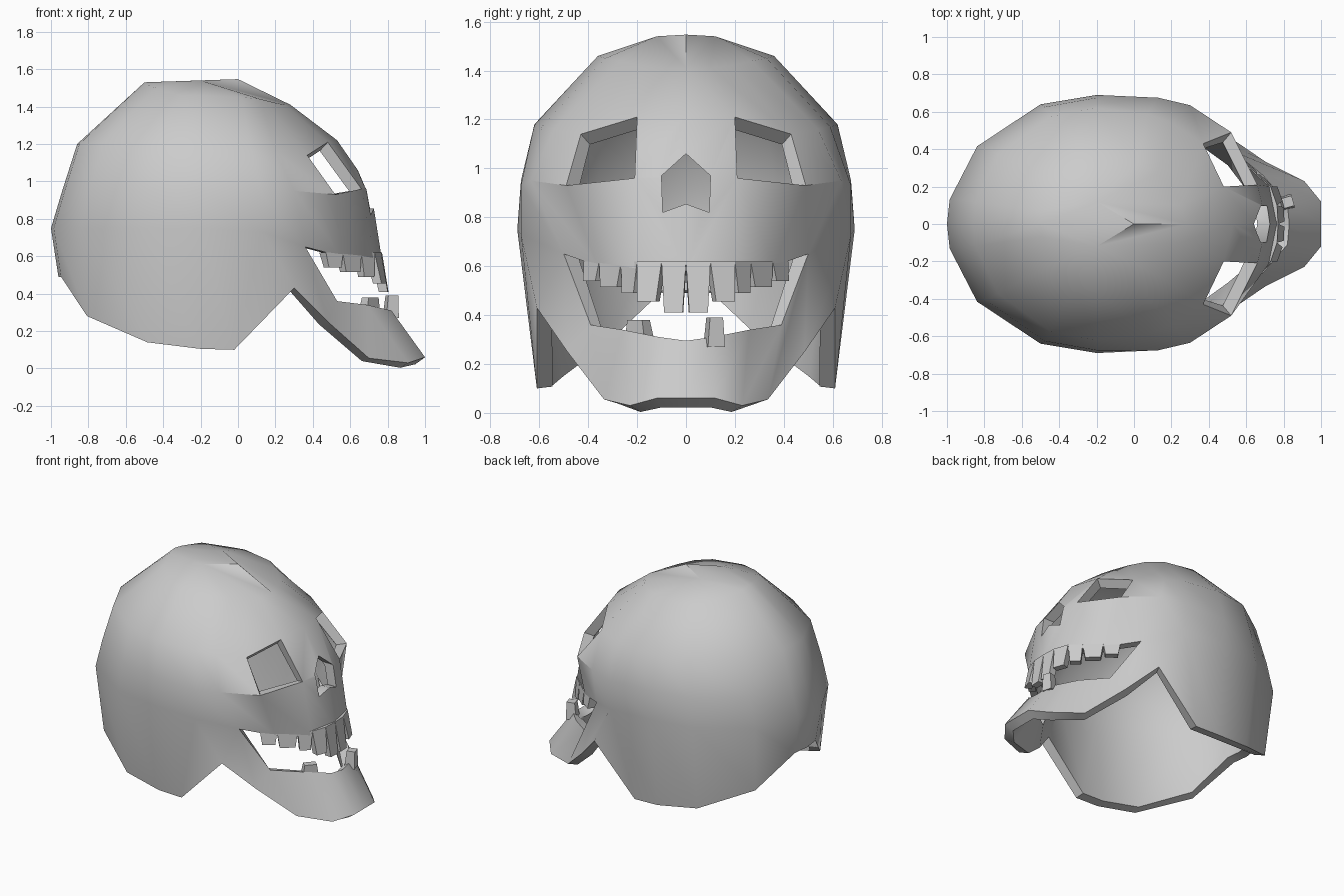
import bpy, bmesh, math
from mathutils import Vector

if "Cube" in bpy.data.objects:
    bpy.data.objects.remove(bpy.data.objects["Cube"])


def make_object(name, verts, faces):
    me = bpy.data.meshes.new(name)
    me.from_pydata(verts, [], faces)
    ob = bpy.data.objects.new(name, me)
    bpy.context.collection.objects.link(ob)
    return ob


def activate(ob):
    bpy.ops.object.select_all(action='DESELECT')
    ob.select_set(True)
    bpy.context.view_layer.objects.active = ob


def smooth(ob, deg):
    activate(ob)
    bpy.ops.object.shade_smooth_by_angle(angle=math.radians(deg))


def ring(rx, ry, zs):
    # back quarter of a cranium ring, from the centre line round to the side
    angles = [0, 11, 37, 68, 90]
    return [(-0.2 - rx * math.cos(math.radians(a)), ry * math.sin(math.radians(a)), z)
            for a, z in zip(angles, zs)]


# Cranium and face rows (one half): computed back part + side and face points
rows = [
    ring(0.76, 0.61, [.49, .49, .28, .14, .105]) + [(-.02, .61, .1), (.3, .61, .43)],
    ring(0.80, 0.69, [.75] * 5) + [(.13, .675, .73), (.36, .50, .65), (.55, .36, .60),
                                   (.73, .20, .58), (.77, 0, .58)],
    ring(0.74, 0.675, [.95] * 5) + [(.13, .675, .93), (.30, .635, .95), (.52, .49, .93),
                                    (.66, .21, .96), (.71, 0, .96)],
    ring(0.66, 0.62, [1.2, 1.2, 1.2, 1.19, 1.18]) + [(.07, .59, 1.17), (.2, .54, 1.16),
                                                     (.37, .43, 1.14), (.48, .20, 1.21), (.53, 0, 1.22)],
    ring(0.30, 0.36, [1.53, 1.52, 1.5, 1.46, 1.46]) + [(.02, .33, 1.45), (.12, .27, 1.44),
                                                       (.20, .19, 1.42), (.25, .1, 1.41), (.28, 0, 1.41)],
]
polys = []
for r in range(4):
    lo, hi = rows[r], rows[r + 1]
    for c in range(min(len(lo), len(hi)) - 1):
        if r == 2 and c == 7:      # eye opening
            continue
        if r == 0 and c == 5:      # notch beside the jaw
            polys.append([lo[5], lo[6], hi[5]])
            continue
        polys.append([lo[c], lo[c + 1], hi[c + 1], hi[c]])

# Crown
crown, peak = (-.2, .12, 1.54), (0, 0, 1.547)
top = rows[4]
for a, b in zip(top, top[1:]):
    polys.append([a, b, crown])
polys += [[top[-1], peak, crown], [crown, peak, top[0]]]

# Jaw strip
upper = [rows[1][5], rows[1][6], (.53, .39, .36), (.69, .26, .34), (.82, .11, .31), (.83, 0, .295)]
lower = [rows[0][6], (.48, .485, .25), (.70, .335, .055), (.91, .23, .03), (1, .12, .06), (1, 0, .06)]
for i in range(5):
    polys.append([upper[i], lower[i], lower[i + 1], upper[i + 1]])

# Mirror, weld and thicken
verts, faces = [], []
for s in (1, -1):
    for p in polys:
        start = len(verts)
        verts += [(x, s * y, z) for x, y, z in p]
        idx = list(range(start, len(verts)))
        faces.append(idx if s == 1 else idx[::-1])
skull = make_object("skull_shell", verts, faces)
bm = bmesh.new()
bm.from_mesh(skull.data)
bmesh.ops.remove_doubles(bm, verts=bm.verts, dist=0.0005)
bmesh.ops.recalc_face_normals(bm, faces=bm.faces)
highest = max(bm.faces, key=lambda f: f.calc_center_median().z)
if highest.normal.z < 0:
    bmesh.ops.reverse_faces(bm, faces=bm.faces)
bm.to_mesh(skull.data)
bm.free()
sol = skull.modifiers.new("thickness", 'SOLIDIFY')
sol.thickness = 0.065
sol.offset = -1
sol.use_even_offset = True

# Nose opening cutter
outline = [(0, 1.06), (.1, .97), (.095, .82), (0, .855), (-.095, .82), (-.1, .97)]
n = len(outline)
cv = [(x, y, z) for x in (.4, 1.1) for y, z in outline]
cf = [list(range(n)), list(range(2 * n - 1, n - 1, -1))]
cf += [[i, i + n, (i + 1) % n + n, (i + 1) % n] for i in range(n)]
cutter = make_object("nose_cutter", cv, cf)
bm = bmesh.new()
bm.from_mesh(cutter.data)
bmesh.ops.recalc_face_normals(bm, faces=bm.faces)
bm.to_mesh(cutter.data)
bm.free()
cutter.hide_render = True
cut = skull.modifiers.new("nose", 'BOOLEAN')
cut.operation = 'DIFFERENCE'
cut.solver = 'EXACT'
cut.object = cutter
activate(skull)
for m in [m.name for m in skull.modifiers]:
    bpy.ops.object.modifier_apply(modifier=m)
bpy.data.objects.remove(cutter)
smooth(skull, 42)


def tooth(name, a, b, z_root, z_tip, lean, depth=0.06, taper=0.12):
    # tapered block whose outer face runs from a to b in plan
    a, b = Vector((*a, 0)), Vector((*b, 0))
    along = b - a
    inward = Vector((-along.y, along.x, 0)).normalized() * depth
    if inward.x > 0:
        inward = -inward
    out = -inward.normalized() * lean
    t = along * taper
    base = [a, b, b + inward, a + inward]
    tip = [a + t + out, b - t + out, b - t + inward * .8 + out, a + t + inward * .8 + out]
    vs = [(p.x, p.y, z_root) for p in base]
    vs += [(p.x, p.y, z_tip) for p in tip]
    fs = [[0, 1, 2, 3], [7, 6, 5, 4]] + [[i, i + 4, (i + 1) % 4 + 4, (i + 1) % 4] for i in range(4)]
    ob = make_object(name, vs, fs)
    bm = bmesh.new()
    bm.from_mesh(ob.data)
    bmesh.ops.recalc_face_normals(bm, faces=bm.faces)
    bm.to_mesh(ob.data)
    bm.free()


# Upper teeth along the arch
arch = [(.77, 0), (.765, .1), (.73, .2), (.66, .265), (.56, .355), (.47, .42)]
tips = [.41, .455, .49, .515, .54]
for s in (1, -1):
    for i, z in enumerate(tips):
        a, b = arch[i], arch[i + 1]
        tooth("upper_tooth", (a[0], s * a[1]), (b[0], s * b[1]), .62, z, .035 if i < 2 else .01)

# Two remaining lower teeth
tooth("lower_tooth_front", (.86, .09), (.84, .16), .27, .39, 0, .07)
tooth("lower_tooth_side", (.76, -.17), (.69, -.25), .30, .38, 0, .06)
